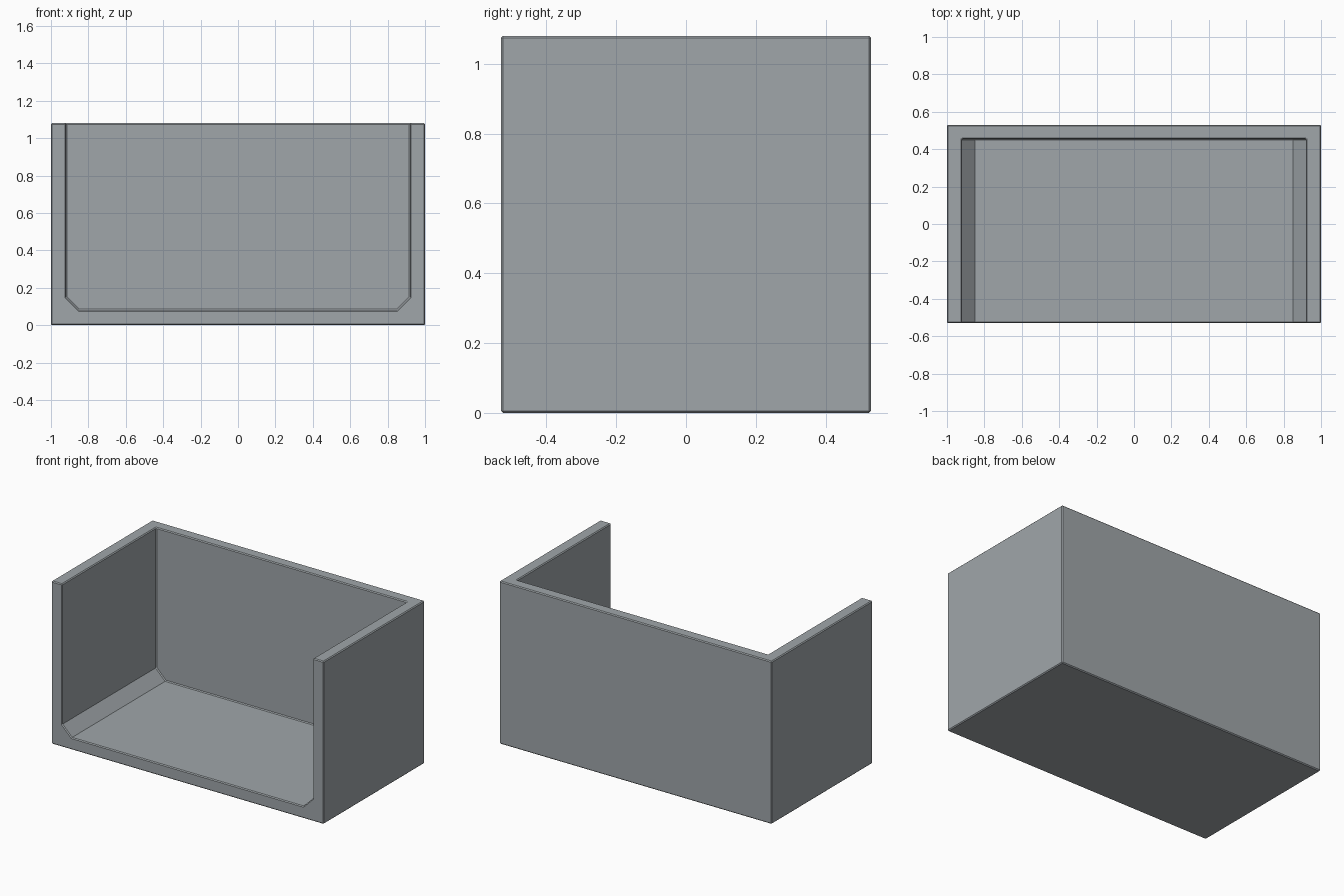
import bpy, bmesh

if "Cube" in bpy.data.objects:
    bpy.data.objects.remove(bpy.data.objects["Cube"])

X, Y, TOP = 1.0, 0.53, 1.08              # outer half width, half depth, height
IX, BACK, FLOOR, CH = 0.92, 0.455, 0.08, 0.07  # inner cavity and corner chamfer

grey = bpy.data.materials.new("concrete_grey")
grey.diffuse_color = (0.35, 0.38, 0.40, 1)
grey.use_nodes = True
grey.node_tree.nodes["Principled BSDF"].inputs["Base Color"].default_value = grey.diffuse_color

outer = [(-X, TOP), (-X, 0), (X, 0), (X, TOP)]
inner = [(-IX, TOP), (-IX, FLOOR + CH), (-IX + CH, FLOOR),
         (IX - CH, FLOOR), (IX, FLOOR + CH), (IX, TOP)]

bm = bmesh.new()


def ring(profile, y):
    return [bm.verts.new((x, y, z)) for x, z in profile]


of, ob = ring(outer, -Y), ring(outer, Y)
nf, nb = ring(inner, -Y), ring(inner, BACK)

# Outer sides and bottom, then inner walls, chamfers and floor
for a, b in ((of, ob), (nf, nb)):
    for i in range(len(a) - 1):
        bm.faces.new((a[i], a[i + 1], b[i + 1], b[i]))
bm.faces.new(of + nf[::-1])              # front rim
bm.faces.new(ob)                         # outer back
bm.faces.new(nb)                         # inner back
bm.faces.new((of[0], nf[0], nb[0], nb[-1], nf[-1], of[3], ob[3], ob[0]))  # top rim
bmesh.ops.recalc_face_normals(bm, faces=bm.faces)

mesh = bpy.data.meshes.new("open_bin")
bm.to_mesh(mesh)
bm.free()
mesh.materials.append(grey)
bin_obj = bpy.data.objects.new("open_bin", mesh)
bpy.context.collection.objects.link(bin_obj)

# Fine bevel on the right-angled edges only
bevel = bin_obj.modifiers.new("fine_bevel", 'BEVEL')
bevel.width = 0.006
bevel.segments = 1
bevel.limit_method = 'ANGLE'
bevel.angle_limit = 0.9
